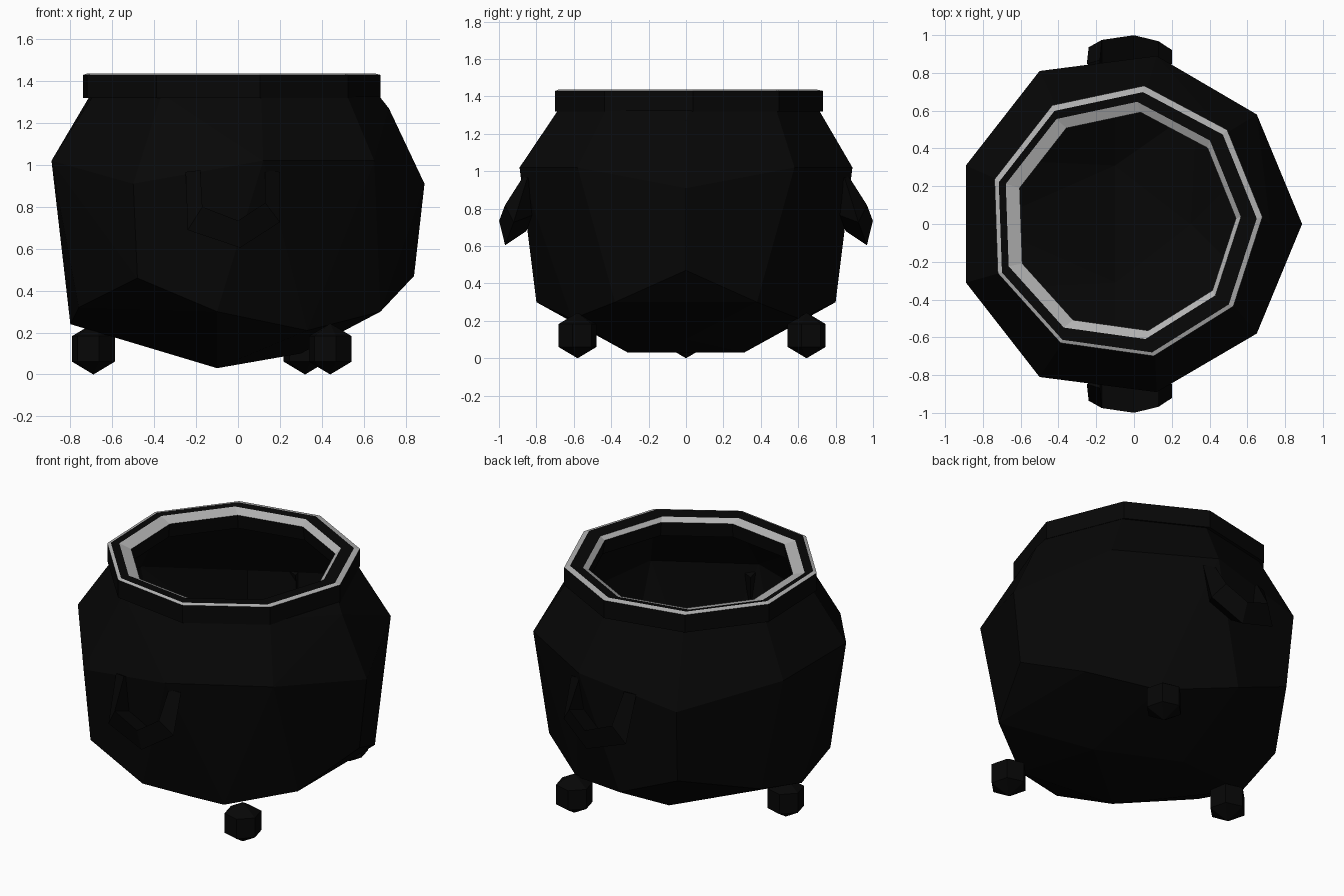
import bpy, bmesh, math
from mathutils import Vector

cube = bpy.data.objects.get("Cube")
if cube:
    bpy.data.objects.remove(cube)


def material(name, colour, rough):
    m = bpy.data.materials.new(name)
    m.use_nodes = True
    m.diffuse_color = (*colour, 1)
    node = m.node_tree.nodes["Principled BSDF"]
    node.inputs["Base Color"].default_value = (*colour, 1)
    node.inputs["Roughness"].default_value = rough
    return m


black = material("iron black", (0.002, 0.002, 0.002), 0.9)
grey = material("worn edge grey", (0.45, 0.45, 0.45), 0.9)


def make_object(name, bm, mats):
    me = bpy.data.meshes.new(name)
    bm.to_mesh(me)
    bm.free()
    ob = bpy.data.objects.new(name, me)
    bpy.context.collection.objects.link(ob)
    for m in mats:
        me.materials.append(m)
    return ob


SIDES = 9


def ring(cx, cy, radius, z):
    return [Vector((cx + radius * math.cos(math.tau * i / SIDES + 0.035),
                    cy + radius * math.sin(math.tau * i / SIDES + 0.035), z))
            for i in range(SIDES)]


def loft(bm, loops, closed_loop=True):
    """Join a closed stack of equal loops with quads; returns verts and bands."""
    vs = [[bm.verts.new(p) for p in loop] for loop in loops]
    n, bands = len(loops[0]), []
    for k in range(len(vs)):
        a, b = vs[k], vs[(k + 1) % len(vs)]
        bands.append([bm.faces.new((a[i], a[(i + 1) % n], b[(i + 1) % n], b[i]))
                      for i in range(n if closed_loop else n - 1)])
    return vs, bands


# Pot body: chunky faceted hull, symmetric front to back, open at the neck
half = [(0.89, 0, 0.91), (0.65, 0.58, 1.02), (0.12, 0.89, 1.02),
        (-0.5, 0.81, 0.91), (-0.89, 0.31, 1.02),
        (0.84, 0, 0.47), (0.68, 0.38, 0.3), (0.33, 0.61, 0.21),
        (-0.1, 0.8, 0.3), (-0.48, 0.77, 0.46), (-0.76, 0.34, 0.32),
        (-0.8, 0, 0.24), (-0.1, 0.31, 0.03), (0.3, 0, 0.1), (0.72, 0, 1.27)]
points = {(x, y * s, z) for x, y, z in half for s in (1, -1)}
bm = bmesh.new()
for p in sorted(points):
    bm.verts.new(p)
for p in ring(-0.035, 0.01, 0.7, 1.34):
    bm.verts.new(p)
bmesh.ops.convex_hull(bm, input=bm.verts[:])
cap = [f for f in bm.faces if all(v.co.z > 1.33 for v in f.verts)]
bmesh.ops.delete(bm, geom=cap, context='FACES')
bmesh.ops.recalc_face_normals(bm, faces=bm.faces[:])
make_object("pot_body", bm, [black])

# Rim: nine-sided collar with worn outer and inner edges
bm = bmesh.new()
_, bands = loft(bm, [ring(-0.047, 0.012, 0.727, 1.32),
                     ring(-0.047, 0.012, 0.727, 1.43),
                     ring(-0.05, 0.005, 0.7, 1.437),
                     ring(-0.072, 0.015, 0.638, 1.43),
                     ring(-0.047, 0.01, 0.587, 1.408),
                     ring(-0.047, 0.012, 0.6, 1.32)])
for k in (1, 3):
    for f in bands[k]:
        f.material_index = 1
bmesh.ops.recalc_face_normals(bm, faces=bm.faces[:])
make_object("rim", bm, [black, grey])

# Handles: angular wedge-section U loops, front and back
outer = [(-0.25, -0.02), (-0.24, 0.27), (0.01, 0.36), (0.2, 0.23), (0.2, -0.02)]
inner = [(-0.18, -0.02), (-0.17, 0.18), (0.0, 0.25), (0.13, 0.16), (0.13, -0.02)]
taper = [0.3, 1, 1, 1, 0.3]


def handle(name, side):
    down = Vector((0, side * 0.35, -0.94))
    out = Vector((0, side * 0.94, 0.35))
    start = Vector((0, side * 0.86, 0.95))

    def layer(path, depth):
        return [start + Vector((x, 0, 0)) + down * t + out * depth * k
                for (x, t), k in zip(path, taper)]

    bm = bmesh.new()
    vs, _ = loft(bm, [layer(outer, -0.02), layer(inner, 0.055),
                      layer(inner, -0.1)], closed_loop=False)
    for end in (0, -1):
        bm.faces.new([loop[end] for loop in vs])
    bmesh.ops.recalc_face_normals(bm, faces=bm.faces[:])
    make_object(name, bm, [black])


handle("front_handle", -1)
handle("back_handle", 1)

# Feet: three small hexagonal studs with pointed ends
for name, x, y in (("right_foot", -0.69, 0), ("back_left_foot", 0.32, 0.645),
                   ("front_left_foot", 0.44, -0.58)):
    bm = bmesh.new()
    bmesh.ops.create_uvsphere(bm, u_segments=6, v_segments=3, radius=0.122)
    foot = make_object(name, bm, [black])
    foot.location = (x, y, 0.122)
    foot.rotation_euler.z = 0.26
